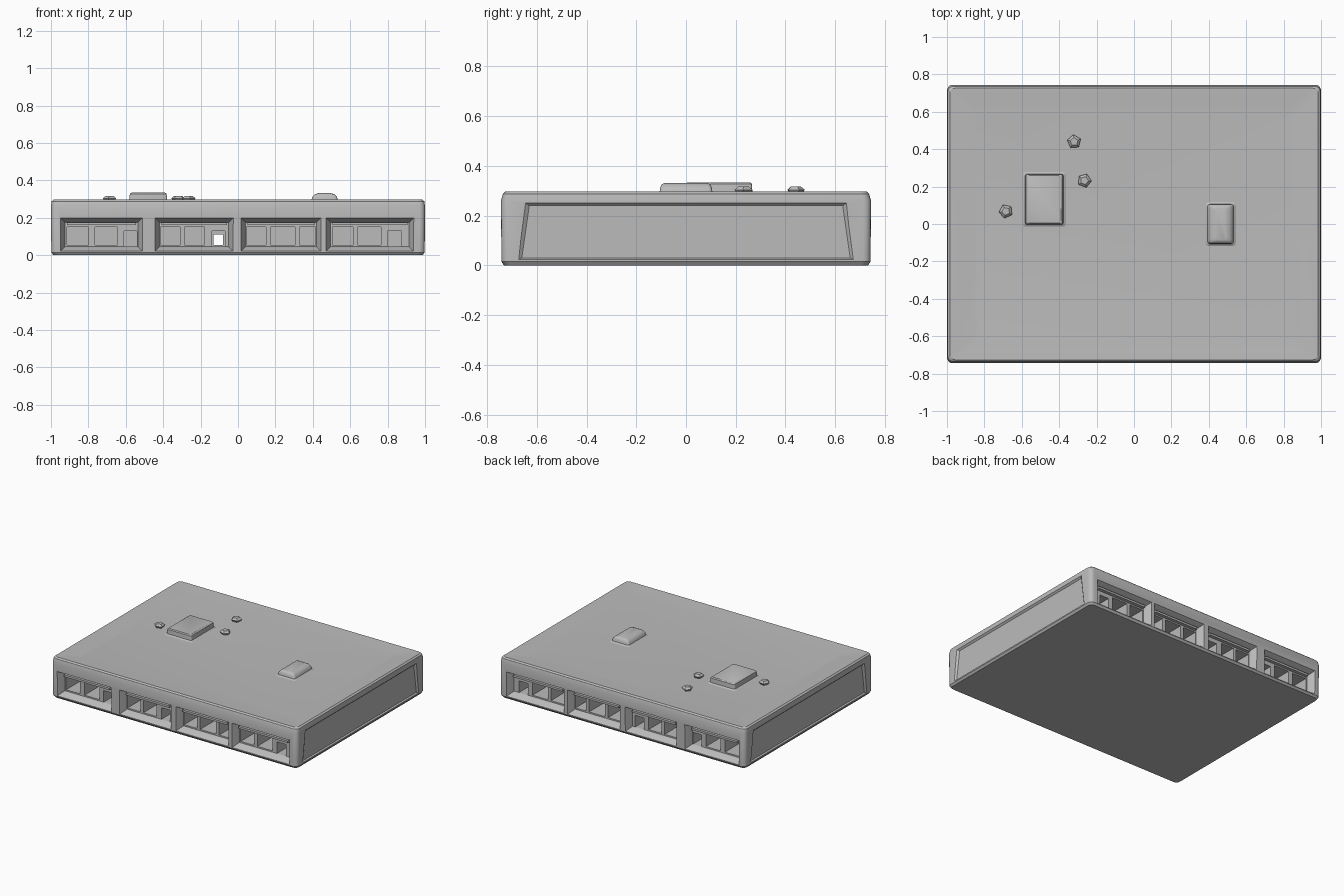
import bpy, bmesh, math
from mathutils import Vector

if "Cube" in bpy.data.objects:
    bpy.data.objects.remove(bpy.data.objects["Cube"])

gray = bpy.data.materials.new("warm_gray")
gray.diffuse_color = (0.5, 0.5, 0.5, 1)
gray.use_nodes = True
gray.node_tree.nodes["Principled BSDF"].inputs["Base Color"].default_value = gray.diffuse_color


def finish(name, bm, angle=30):
    bmesh.ops.recalc_face_normals(bm, faces=bm.faces)
    me = bpy.data.meshes.new(name)
    bm.to_mesh(me)
    bm.free()
    ob = bpy.data.objects.new(name, me)
    bpy.context.collection.objects.link(ob)
    me.materials.append(gray)
    bpy.ops.object.select_all(action='DESELECT')
    ob.select_set(True)
    bpy.context.view_layer.objects.active = ob
    bpy.ops.object.shade_smooth_by_angle(angle=math.radians(angle))
    return ob


def loft(bm, rings):
    """Skin a list of equal-length point rings and cap both ends."""
    loops = [[bm.verts.new(p) for p in r] for r in rings]
    n = len(loops[0])
    for a, b in zip(loops, loops[1:]):
        for i in range(n):
            bm.faces.new((a[i], a[(i + 1) % n], b[(i + 1) % n], b[i]))
    bm.faces.new(loops[0][::-1])
    bm.faces.new(loops[-1])


def round_rect(hx, hy, r, steps=4):
    pts = []
    for k, (sx, sy) in enumerate(((1, 1), (-1, 1), (-1, -1), (1, -1))):
        for i in range(steps + 1):
            a = math.pi / 2 * (k + i / steps)
            pts.append((sx * (hx - r) + r * math.cos(a), sy * (hy - r) + r * math.sin(a)))
    return pts


def rounded_block(bm, cx, cy, layers):
    """layers: (half x, half y, corner radius, z)"""
    loft(bm, [[(cx + x, cy + y, z) for x, y in round_rect(hx, hy, r)] for hx, hy, r, z in layers])


def box(bm, x0, x1, y0, y1, z0, z1):
    loft(bm, [[(x0, y0, z), (x1, y0, z), (x1, y1, z), (x0, y1, z)] for z in (z0, z1)])


def cut(target, bm):
    cutter = finish("cutter", bm)
    cutter.hide_render = True
    mod = target.modifiers.new("cut", 'BOOLEAN')
    mod.operation, mod.solver, mod.object = 'DIFFERENCE', 'EXACT', cutter
    bpy.context.view_layer.objects.active = target
    bpy.ops.object.modifier_apply(modifier=mod.name)
    bpy.data.objects.remove(cutter)


# Main building shell with a slightly dished roof
bm = bmesh.new()
rounded_block(bm, 0, 0, [(0.988, 0.732, 0.03, 0), (0.998, 0.742, 0.03, 0.015),
                         (1.0, 0.744, 0.03, 0.26), (0.996, 0.736, 0.03, 0.288),
                         (0.985, 0.726, 0.03, 0.297), (0.93, 0.68, 0.03, 0.295),
                         (0.86, 0.61, 0.03, 0.289)])
building = finish("building", bm)

# Loading bays front and back, with sloped sides, plus shallow end-wall panels
bays = [(-0.935, -0.525), (-0.43, -0.04), (0.03, 0.43), (0.485, 0.925)]
bm = bmesh.new()
for s in (-1, 1):
    for x0, x1 in bays:
        rings = []
        for y, g in ((0.80, 0.045), (0.744, 0.015), (0.715, 0.0), (0.69, -0.01)):
            gz = min(g, 0.02)
            rings.append([(x0 - g, s * y, 0.035 - gz), (x1 + g, s * y, 0.035 - gz),
                          (x1 + g, s * y, 0.185 + gz), (x0 - g, s * y, 0.185 + gz)])
        loft(bm, rings)
    loft(bm, [[(s * x, -hy, z0), (s * x, hy, z0), (s * x, hy - 0.03, z1), (s * x, -hy + 0.03, z1)]
              for x, hy, z0, z1 in ((1.02, 0.70, 0.012, 0.27), (0.988, 0.66, 0.03, 0.24))])
cut(building, bm)

# Door openings: deep pockets behind the bays
doors = [(-0.915, -0.80), (-0.765, -0.645), (-0.61, -0.54),
         (-0.415, -0.31), (-0.285, -0.18), (-0.14, -0.07),
         (0.045, 0.15), (0.175, 0.305), (0.33, 0.415),
         (0.505, 0.615), (0.64, 0.765), (0.80, 0.875)]
bm = bmesh.new()
for i, (x0, x1) in enumerate(doors):
    z0, z1 = (0.045, 0.13) if x1 - x0 < 0.08 else (0.055, 0.15)
    for s in (-1, 1):
        box(bm, x0, x1, *sorted((s * 0.71, s * 0.45)), z0, z1)
cut(building, bm)

# One passage right through the building
bm = bmesh.new()
box(bm, -0.13, -0.08, -0.6, 0.6, 0.055, 0.11)
cut(building, bm)
bpy.ops.object.select_all(action='DESELECT')
building.select_set(True)
bpy.context.view_layer.objects.active = building
bpy.ops.object.shade_smooth_by_angle(angle=math.radians(30))

# Thin awnings above the doors
bm = bmesh.new()
for s in (-1, 1):
    for x0, x1 in bays:
        box(bm, x0 + 0.02, x1 - 0.02, *sorted((s * 0.68, s * 0.715)), 0.16, 0.175)
finish("awnings", bm)

# Roof units: a square box and a round-topped one
bm = bmesh.new()
rounded_block(bm, -0.48, 0.132, [(0.125, 0.155, 0.02, 0.284), (0.102, 0.135, 0.01, 0.296),
                                 (0.098, 0.133, 0.01, 0.328), (0.09, 0.126, 0.01, 0.334)])
finish("square_roof_unit", bm)

bm = bmesh.new()
rounded_block(bm, 0.463, 0.0, [(0.09, 0.125, 0.02, 0.284), (0.07, 0.106, 0.015, 0.296),
                               (0.066, 0.104, 0.015, 0.312), (0.052, 0.098, 0.015, 0.326),
                               (0.03, 0.085, 0.015, 0.332)])
finish("round_roof_unit", bm, 40)

# Small roof vents
for i, (x, y, turn) in enumerate(((-0.32, 0.44, 0.4), (-0.265, 0.232, 1.2), (-0.685, 0.068, 2.0))):
    bm = bmesh.new()
    loft(bm, [[(x + r * math.cos(turn + k * math.tau / 5), y + r * math.sin(turn + k * math.tau / 5), z)
               for k in range(5)] for r, z in ((0.022, 0.283), (0.038, 0.304), (0.022, 0.317))])
    finish("roof_vent_%d" % (i + 1), bm)
